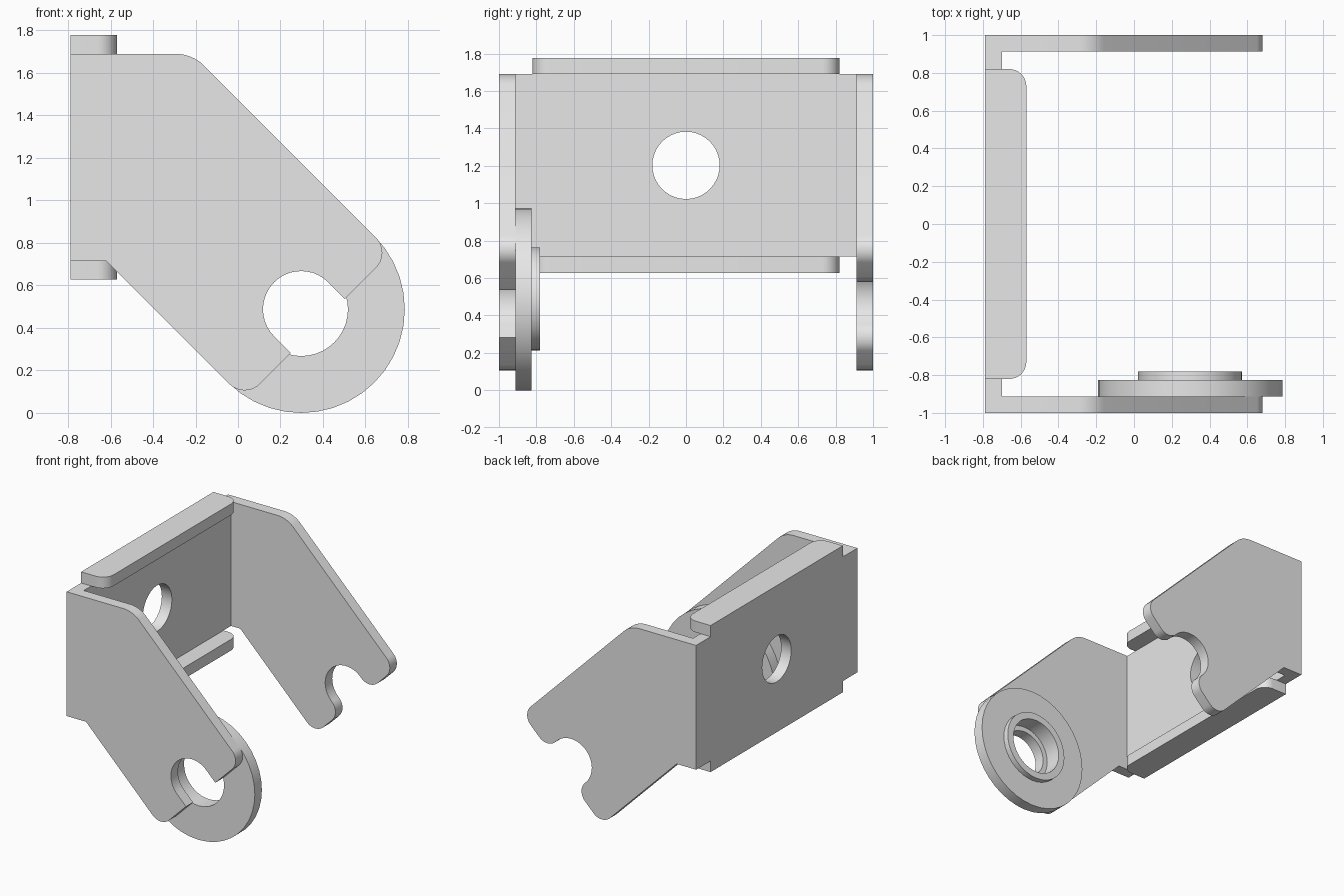
import bpy, bmesh
from math import pi, sin, cos, tan, sqrt
from mathutils import Vector, Matrix

if "Cube" in bpy.data.objects:
    bpy.data.objects.remove(bpy.data.objects["Cube"])

# Main dimensions
T = 0.0875                        # sheet thickness
BACK, Z0, Z1 = -0.7875, 0.715, 1.69
PX, PZ = 0.2975, 0.4875           # pivot centre
R_ARM, R_NOTCH, END = 0.4875, 0.18, 0.111

steel = bpy.data.materials.new("plain_grey")
steel.use_nodes = True
GREY = (0.8, 0.8, 0.8, 1)
steel.diffuse_color = GREY
steel.node_tree.nodes["Principled BSDF"].inputs["Base Color"].default_value = GREY


def finish(name, bm):
    bmesh.ops.recalc_face_normals(bm, faces=bm.faces)
    mesh = bpy.data.meshes.new(name)
    bm.to_mesh(mesh)
    bm.free()
    mesh.materials.append(steel)
    obj = bpy.data.objects.new(name, mesh)
    bpy.context.collection.objects.link(obj)
    bpy.ops.object.select_all(action='DESELECT')
    obj.select_set(True)
    bpy.context.view_layer.objects.active = obj
    bpy.ops.object.shade_smooth_by_angle()
    return obj


def rounded(points, steps=8):
    """Outline from (x, y, radius) corners."""
    out = []
    for i, (x, y, r) in enumerate(points):
        p = Vector((x, y))
        if r == 0:
            out.append(p)
            continue
        d1 = (Vector(points[i - 1][:2]) - p).normalized()
        d2 = (Vector(points[(i + 1) % len(points)][:2]) - p).normalized()
        half = d1.angle(d2) / 2
        c = p + (d1 + d2).normalized() * r / sin(half)
        a, b = p + d1 * r / tan(half) - c, p + d2 * r / tan(half) - c
        out += [c + a.lerp(b, k / steps).normalized() * r for k in range(steps + 1)]
    return out


def circle(x, y, r, n=40):
    return [Vector((x + r * cos(2 * pi * k / n), y + r * sin(2 * pi * k / n))) for k in range(n)]


def slab(loops, axis, lo, hi):
    """Sheet with holes, extruded from lo to hi along an axis."""
    place = {'X': lambda p: (lo, p.x, p.y),
             'Y': lambda p: (p.x, lo, p.y),
             'Z': lambda p: (p.x, p.y, lo)}[axis]
    bm = bmesh.new()
    for loop in loops:
        vs = [bm.verts.new(place(p)) for p in loop]
        for i, v in enumerate(vs):
            bm.edges.new((vs[i - 1], v))
    bmesh.ops.triangle_fill(bm, edges=bm.edges[:], use_beauty=True)
    ext = bmesh.ops.extrude_face_region(bm, geom=bm.faces[:], use_keep_orig=True)
    move = Vector([(hi - lo) * (axis == a) for a in 'XYZ'])
    bmesh.ops.translate(bm, vec=move, verts=[g for g in ext["geom"] if isinstance(g, bmesh.types.BMVert)])
    return bm


def arm(u, v, r=0):
    """Point measured from the pivot: u along the sloping arm, v across it."""
    return (PX + (u + v) / sqrt(2), PZ + (v - u) / sqrt(2), r)


# Side plates: sloping arms with an open slot, mitred to the back panel
def side_plate(name, side, mouth):
    arc = [pi / 2 + pi * k / 20 for k in range(21)]
    across = R_ARM * sqrt(2)
    outline = [(BACK, Z1, 0), (PX + PZ + across - Z1, Z1, 0.19),
               arm(END, R_ARM, 0.1), arm(END, R_NOTCH, mouth)]
    outline += [arm(R_NOTCH * cos(a), R_NOTCH * sin(a)) for a in arc]
    outline += [arm(END, -R_NOTCH, mouth), arm(END, -R_ARM, 0.1),
                (PX + PZ - across - Z0, Z0, 0), (BACK, Z0, 0)]
    bm = slab([rounded(outline)], 'Y', side * (1 - T), side)
    for v in bm.verts:
        if v.co.x < BACK + 0.01 and abs(v.co.y) < 1 - T / 2:
            v.co.x += T
    finish(name, bm)


side_plate("right_side_plate", -1, 0)
side_plate("left_side_plate", 1, 0.1)

# Back panel with a round hole
panel = [Vector(p) for p in ((-1, Z0), (1, Z0), (1, Z1), (-1, Z1))]
bm = slab([panel, circle(0, 1.2025, R_NOTCH)], 'X', BACK, BACK + T)
for v in bm.verts:
    if abs(v.co.y) > 0.95 and v.co.x > BACK + T / 2:
        v.co.y *= 1 - T
finish("back_panel", bm)

# Top and bottom flanges with rounded front corners
lip = rounded([(BACK, -0.82, 0), (-0.57, -0.82, 0.09), (-0.57, 0.82, 0.09), (BACK, 0.82, 0)])
finish("top_flange", slab([lip], 'Z', Z1, Z1 + T))
finish("bottom_flange", slab([lip], 'Z', Z0 - T, Z0))

# Stepped bushing ring turned around the pivot
bm = bmesh.new()
profile = [(0.22, T - 1), (R_ARM, T - 1), (R_ARM, 2 * T - 1),
           (0.275, 2 * T - 1), (0.275, -0.78), (0.22, -0.78)]
ring = [bm.verts.new((PX + r, y, PZ)) for r, y in profile]
edges = [bm.edges.new((ring[i - 1], v)) for i, v in enumerate(ring)]
bmesh.ops.spin(bm, geom=ring + edges, cent=(PX, 0, PZ), axis=(0, 1, 0),
               angle=2 * pi, steps=40, use_merge=False)
bmesh.ops.remove_doubles(bm, verts=bm.verts, dist=0.0005)
finish("bushing_ring", bm)
